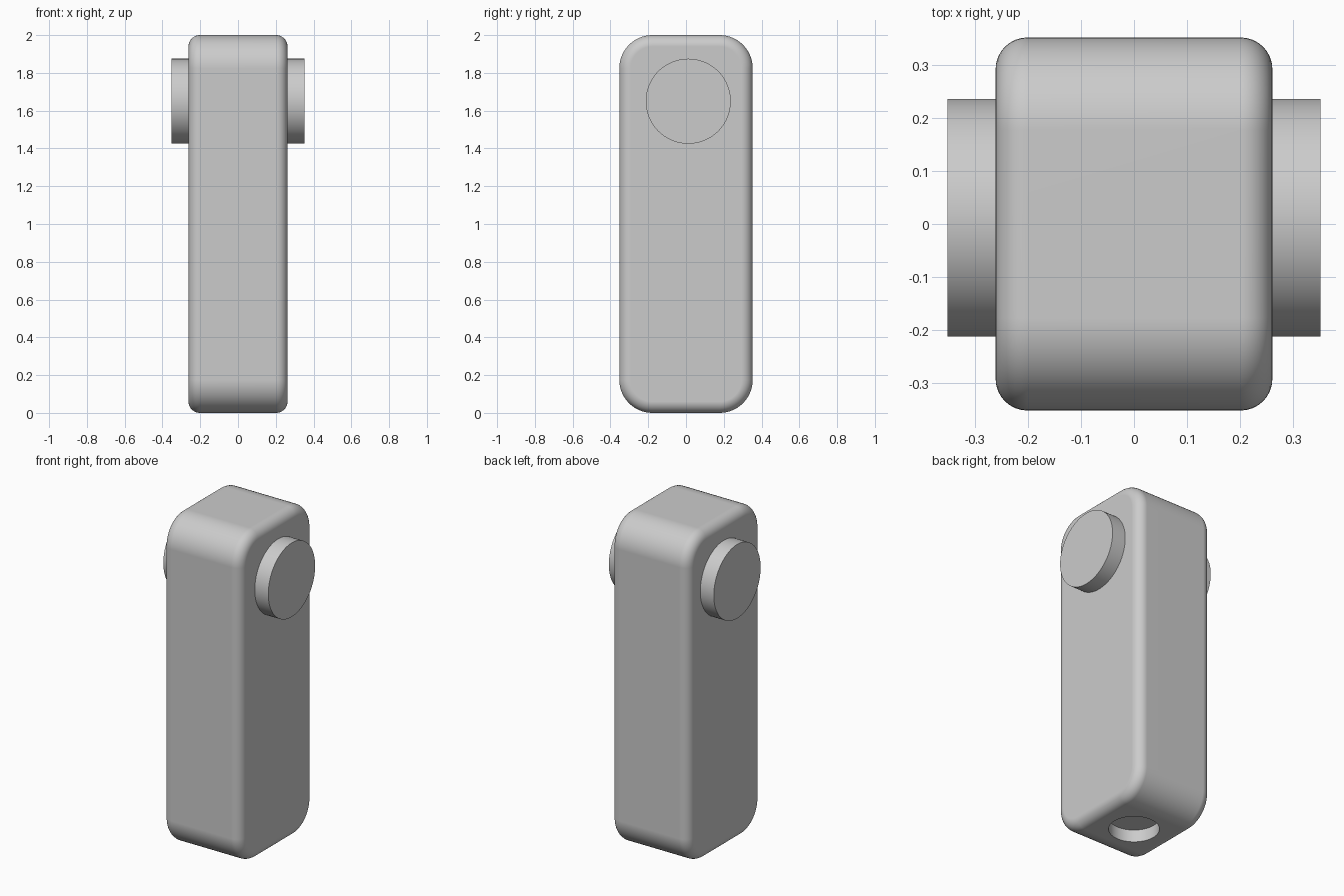
import bpy
import bmesh
from math import pi
from mathutils import Matrix

cube = bpy.data.objects.get("Cube")
if cube:
    bpy.data.objects.remove(cube, do_unlink=True)

HALF_X, HALF_Y, HEIGHT = 0.262, 0.353, 2.0
CORNER, FILLET = 0.175, 0.06

grey = bpy.data.materials.new("plain_grey")
grey.use_nodes = True
grey.diffuse_color = (0.6, 0.6, 0.6, 1)
grey.node_tree.nodes["Principled BSDF"].inputs["Base Color"].default_value = (0.6, 0.6, 0.6, 1)


def make_object(name, bm):
    bmesh.ops.recalc_face_normals(bm, faces=bm.faces)
    mesh = bpy.data.meshes.new(name)
    bm.to_mesh(mesh)
    bm.free()
    mesh.materials.append(grey)
    obj = bpy.data.objects.new(name, mesh)
    bpy.context.collection.objects.link(obj)
    return obj


def cylinder(name, radius, depth, matrix):
    bm = bmesh.new()
    bmesh.ops.create_cone(bm, cap_ends=True, segments=96, radius1=radius,
                          radius2=radius, depth=depth, matrix=matrix)
    return make_object(name, bm)


def activate(obj):
    bpy.ops.object.select_all(action='DESELECT')
    obj.select_set(True)
    bpy.context.view_layer.objects.active = obj


def smooth(obj):
    activate(obj)
    bpy.ops.object.shade_smooth_by_angle(angle=pi / 6)


def bevel(bm, edges, radius, segments):
    bmesh.ops.bevel(bm, geom=edges, offset=radius, offset_type='OFFSET',
                    segments=segments, profile=0.5, affect='EDGES', clamp_overlap=False)


# Body: large corners in side profile, then a small fillet round both side faces
bm = bmesh.new()
bmesh.ops.create_cube(bm, size=1, matrix=Matrix.Translation((0, 0, HEIGHT / 2))
                      @ Matrix.Diagonal((2 * HALF_X, 2 * HALF_Y, HEIGHT, 1)))
bevel(bm, [e for e in bm.edges if abs(e.verts[0].co.x - e.verts[1].co.x) > 0.1], CORNER, 14)
bevel(bm, [e for e in bm.edges if abs(e.verts[0].co.x - e.verts[1].co.x) < 0.01], FILLET, 8)
body = make_object("body", bm)

# Shallow round socket in the underside
cutter = cylinder("socket_cutter", 0.14, 0.15, Matrix.Identity(4))
cutter.hide_render = True
cut = body.modifiers.new("socket", 'BOOLEAN')
cut.object = cutter
cut.operation = 'DIFFERENCE'
cut.solver = 'EXACT'
activate(body)
bpy.ops.object.modifier_apply(modifier=cut.name)
bpy.data.objects.remove(cutter, do_unlink=True)
smooth(body)
weighted = body.modifiers.new("flat_face_normals", 'WEIGHTED_NORMAL')
weighted.keep_sharp = True

# Round pivot discs on both sides
for name, side in (("left_disc", 1), ("right_disc", -1)):
    place = Matrix.Translation((side * 0.2965, 0.012, 1.65)) @ Matrix.Rotation(pi / 2, 4, 'Y')
    smooth(cylinder(name, 0.225, 0.113, place))
